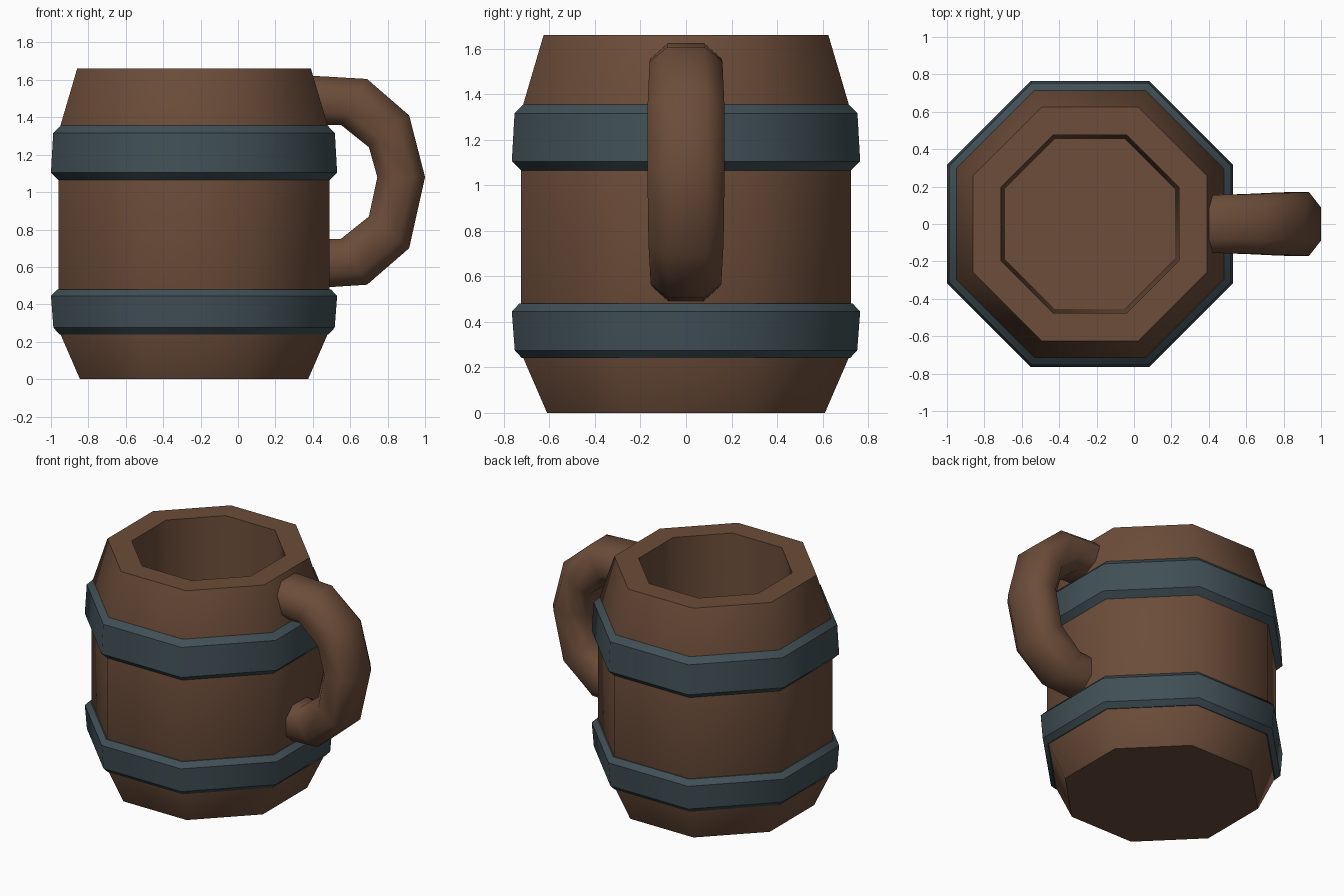
import bpy, bmesh, math
from mathutils import Vector

if "Cube" in bpy.data.objects:
    bpy.data.objects.remove(bpy.data.objects["Cube"])

CX = -0.235          # mug axis
SIDES = 8


def material(name, rgb):
    m = bpy.data.materials.new(name)
    m.diffuse_color = (*rgb, 1)
    m.use_nodes = True
    m.node_tree.nodes["Principled BSDF"].inputs["Base Color"].default_value = m.diffuse_color
    return m


wood = material("brown wood", (0.150, 0.074, 0.042))
iron = material("dark blue grey iron", (0.052, 0.080, 0.092))


def skin_rings(name, rings, mat, closed, sharp_angle):
    """Bridge rings of points into a surface; cap the ends unless closed."""
    bm = bmesh.new()
    rows = [[bm.verts.new(p) for p in ring] for ring in rings]
    n = len(rows[0])
    pairs = list(zip(rows, rows[1:])) + ([(rows[-1], rows[0])] if closed else [])
    for a, b in pairs:
        for i in range(n):
            j = (i + 1) % n
            bm.faces.new((a[i], a[j], b[j], b[i]))
    if not closed:
        bm.faces.new(rows[0][::-1])
        bm.faces.new(rows[-1])
    bmesh.ops.recalc_face_normals(bm, faces=bm.faces)
    for f in bm.faces:
        f.smooth = True
    for e in bm.edges:
        # bands keep their upright corners soft and their level edges crisp
        level = abs(e.verts[0].co.z - e.verts[1].co.z) < 1e-5
        bend = e.calc_face_angle(0)
        e.smooth = not (bend > math.radians(sharp_angle) and (level or not closed))
    me = bpy.data.meshes.new(name)
    bm.to_mesh(me)
    bm.free()
    me.materials.append(mat)
    ob = bpy.data.objects.new(name, me)
    bpy.context.collection.objects.link(ob)
    return ob


def octagon(apothem, z):
    r = apothem / math.cos(math.pi / SIDES)
    return [Vector((CX + r * math.cos((i + 0.5) * math.tau / SIDES),
                    r * math.sin((i + 0.5) * math.tau / SIDES), z))
            for i in range(SIDES)]


def lathe(name, profile, mat, closed, sharp_angle):
    return skin_rings(name, [octagon(a, z) for a, z in profile], mat, closed, sharp_angle)


# Hollow wooden barrel: outside, rim, inside wall, floor
lathe("mug_body", [(0.61, 0), (0.725, 0.265), (0.725, 1.32), (0.625, 1.66),
                   (0.475, 1.66), (0.455, 0.2)], wood, False, 50)

# Iron bands with bevelled edges
lathe("lower_band", [(0.69, 0.24), (0.72, 0.24), (0.752, 0.275), (0.765, 0.445),
                     (0.732, 0.48), (0.69, 0.48)], iron, True, 20)
lathe("upper_band", [(0.69, 1.065), (0.725, 1.065), (0.765, 1.105), (0.753, 1.315),
                     (0.715, 1.355), (0.69, 1.355)], iron, True, 20)

# Handle: outer and inner outline points, each pair spans one octagonal section
outer = [(0.395, 1.622), (0.69, 1.605), (0.915, 1.41), (1.0, 1.08),
         (0.915, 0.70), (0.69, 0.505), (0.46, 0.49)]
inner = [(0.42, 1.36), (0.55, 1.36), (0.70, 1.24), (0.745, 1.08),
         (0.70, 0.87), (0.55, 0.75), (0.46, 0.75)]
widths = [0.155, 0.16, 0.168, 0.17, 0.165, 0.155, 0.15]
section = [(0.52, 1), (1, 0.5), (1, -0.5), (0.52, -1),
           (-0.52, -1), (-1, -0.5), (-1, 0.5), (-0.52, 1)]
rings = []
for (ox, oz), (ix, iz), w in zip(outer, inner, widths):
    o, i = Vector((ox, 0, oz)), Vector((ix, 0, iz))
    mid, half = (o + i) / 2, (o - i) / 2
    rings.append([mid + half * v + Vector((0, w * u, 0)) for u, v in section])
skin_rings("handle", rings, wood, False, 65)
